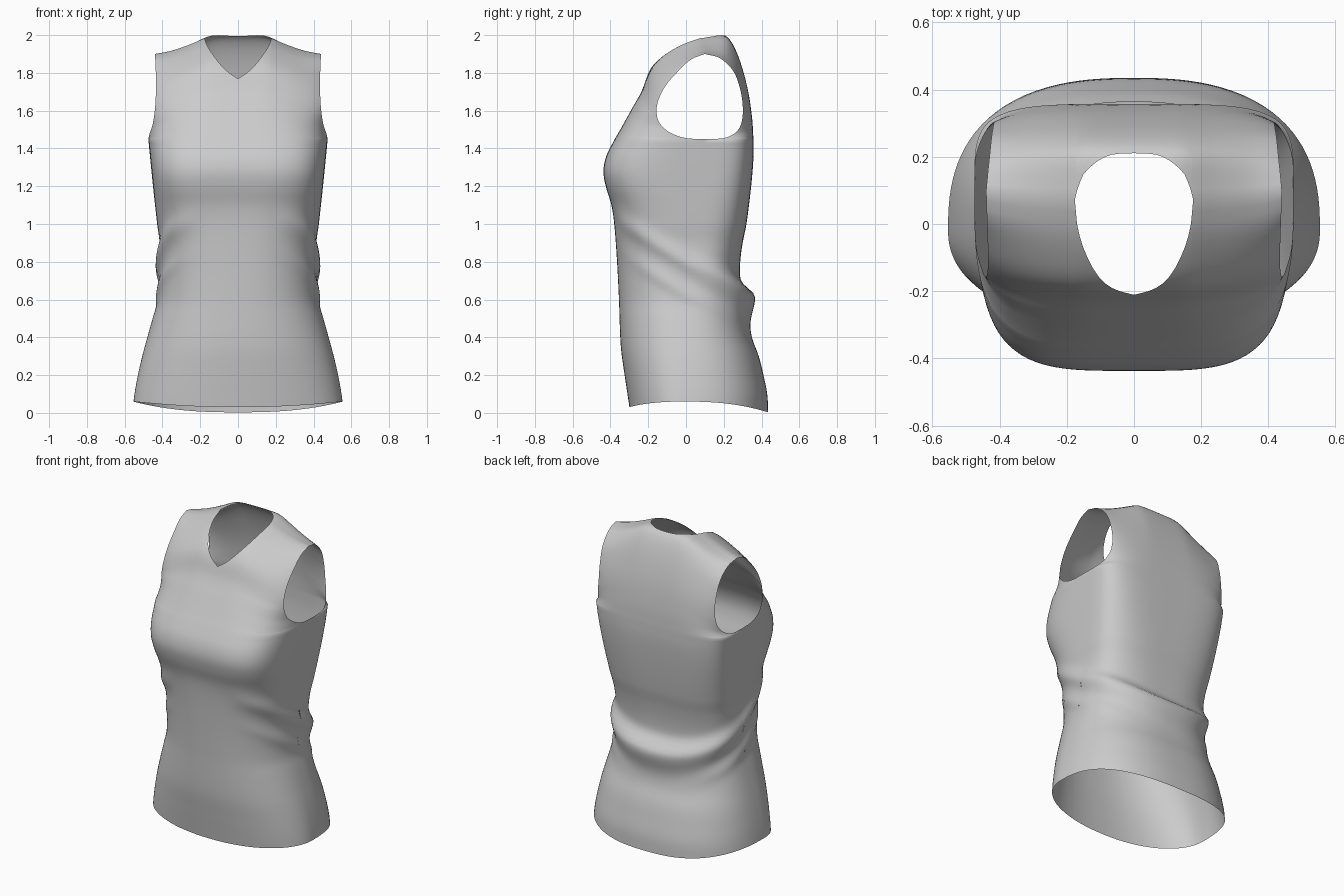
import bpy, bmesh, math

if "Cube" in bpy.data.objects:
    bpy.data.objects.remove(bpy.data.objects["Cube"])


def curve(pts, t):
    """Smooth interpolation through (t, value) points."""
    if t <= pts[0][0]:
        return pts[0][1]
    if t >= pts[-1][0]:
        return pts[-1][1]
    i = max(j for j in range(len(pts) - 1) if pts[j][0] <= t)

    def slope(j):
        a, b = pts[max(j - 1, 0)], pts[min(j + 1, len(pts) - 1)]
        return (b[1] - a[1]) / (b[0] - a[0])
    (t0, v0), (t1, v1) = pts[i], pts[i + 1]
    d = t1 - t0
    f = (t - t0) / d
    return ((2*f**3 - 3*f**2 + 1) * v0 + (f**3 - 2*f**2 + f) * d * slope(i)
            + (3*f**2 - 2*f**3) * v1 + (f**3 - f**2) * d * slope(i + 1))


# Lower body profiles against height
WIDTH = [(0, .56), (.1, .548), (.2, .53), (.3, .507), (.4, .48), (.5, .452), (.6, .425),
         (.75, .415), (.9, .415), (1, .428), (1.2, .45), (1.45, .475)]
MID = [(0, -.02), (.5, 0), (1, .05), (1.45, .1)]
CENTRE = {
    'front': [(0, -.295), (.1, -.31), (.2, -.325), (.35, -.345), (.6, -.355), (.8, -.365),
              (1, -.38), (1.1, -.395), (1.2, -.425), (1.28, -.437), (1.36, -.422), (1.45, -.377)],
    'back': [(0, .435), (.1, .43), (.2, .41), (.3, .385), (.4, .345), (.5, .315), (.6, .295),
             (.7, .285), (.8, .287), (.9, .30), (1, .32), (1.2, .345), (1.35, .357), (1.45, .357)]}
ROUND = {'front': [(0, 2.2), (.6, 2.4), (1, 2.9), (1.25, 3.8), (1.45, 3.5)],
         'back': [(0, 2.5), (.6, 2.6), (1, 3.3), (1.25, 4), (1.45, 4.5)]}

# Yoke curves: centre and armhole (parameter, y, height fraction)
YOKE = {
    'front': [(0, -.377, 0), (.1, -.345, .1), (.28, -.29, .28), (.46, -.235, .46), (.65, -.195, .65),
              (.74, -.16, .74), (.83, -.10, .83), (.92, -.02, .92), (1, .07, .985)],
    'back': [(0, .357, 0), (.2, .35, .2), (.4, .33, .45), (.6, .295, .7), (.75, .257, .88),
             (.84, .22, .98), (.88, .19, 1), (1, .07, .985)]}
ARMHOLE = {
    'front': [(0, .1, 0), (.1, 0, .01), (.2, -.08, .07), (.3, -.135, .17), (.4, -.155, .29),
              (.5, -.15, .43), (.65, -.11, .62), (.8, -.04, .8), (.92, .03, .94), (1, .1, 1)],
    'back': [(0, .1, 0), (.1, .2, .01), (.2, .265, .08), (.3, .295, .2), (.45, .3, .4),
             (.6, .285, .6), (.75, .25, .8), (.88, .18, .95), (1, .1, 1)]}
ARM_X = {'front': [(0, .475), (.1, .474), (.2, .467), (.3, .452), (.5, .437), (.75, .435), (1, .44)],
         'back': [(0, .475), (.1, .47), (.2, .447), (.3, .428), (.45, .418), (.75, .425), (1, .44)]}
SHOULDER = [(0, 2), (.3, 2), (.4, 1.99), (.57, 1.957), (.8, 1.92), (1, 1.9)]
NECK = {'front': [(0, .58), (.114, .64), (.228, .73), (.34, .855), (.386, .935), (.4, 1)],
        'back': [(0, .855), (.18, .865), (.34, .92), (.385, .97), (.4, 1)]}


def arc(q, n):
    """Rounded cross-section falling from 1 at the centre to 0 at the edge."""
    return max(0, 1 - q**n) ** (1 / n)


def body_point(side, s, v):
    hem = .03 + .03 * s**2 if side == 'front' else .003 + .057 * s**2.5
    z = hem + (1.45 - hem) * v
    mid, w = curve(MID, z), curve(WIDTH, z)
    x = s * w
    y = mid + (curve(CENTRE[side], z) - mid) * arc(s, curve(ROUND[side], z))
    # Diagonal waist folds, deep at the back and fading towards the front
    ridge = .8 - .62 * y
    if side == 'back':
        ridge += .2 * s**2 * max(0, y)
        amp = .072 - .05 * s**3
    else:
        amp = .022 * max(0, (s - .45) / .55)
    q = z - ridge
    low = .05 + .06 * max(0, min(1, y / .25))
    d = amp * math.exp(-(q / (.05 if q > 0 else low))**2)
    d += min(amp, .02) * .6 * math.exp(-((q + .17) / .04)**2) * s**2
    r = math.hypot(x, y - mid) or 1
    return x + d * x / r, y + d * (y - mid) / r, z


def yoke_point(side, s, v):
    p = v * (curve(NECK[side], s) if s < .4 else 1)
    yoke, arm = YOKE[side], ARMHOLE[side]

    def pick(table, i, t):
        return curve([(a[0], a[i]) for a in table], t)

    def centre_y(frac):
        # Centre profile at the same height, blending to same parameter near the top
        lo = curve([(a[2], a[0]) for a in yoke if a[0] < .85], frac)
        f = max(0, min(1, (p - .35) / .5))
        f = f * f * (3 - 2 * f)
        return pick(yoke, 1, lo + (p - lo) * f)
    ye, ze, zc = pick(arm, 1, p), pick(arm, 2, p), pick(yoke, 2, p)
    frac = zc + (ze - zc) * s * s
    yc, y_edge = centre_y(frac), centre_y(ze)
    n = 3.5 - p if side == 'front' else 4.5 - 2 * p
    # The armhole cuts the cross-section where it reaches the edge curve
    hk = .77 if p > .42 else max(0, min(.77, (ye - .1) / (y_edge - .1)))
    k = (1 - hk**n) ** (1 / n)
    mid = (ye - y_edge * hk) / (1 - hk)
    y = mid + (yc - mid) * arc(k * s, n)
    z = 1.45 + (curve(SHOULDER, s) - 1.45) * frac
    return s * curve(ARM_X[side], p), y, z


# Columns gather at the neck corner and at the side seam
half = [.4 * math.sin(math.pi / 2 * i / 12) for i in range(13)]
half += [.4 + .6 * (1 - (1 - math.sin(math.pi / 2 * i / 22))**1.5) for i in range(1, 23)]
columns = [-s for s in reversed(half[1:])] + half

bm = bmesh.new()
for side in ('front', 'back'):
    rows = [(body_point, i / 64) for i in range(64)] + [(yoke_point, i / 32) for i in range(33)]
    grid = []
    for func, v in rows:
        line = []
        for s in columns:
            x, y, z = func(side, abs(s), v)
            line.append(bm.verts.new((math.copysign(x, s), y, z)))
        grid.append(line)
    for a, b in zip(grid, grid[1:]):
        for i in range(len(columns) - 1):
            quad = (a[i], a[i + 1], b[i + 1], b[i])
            bm.faces.new(quad if side == 'front' else quad[::-1])

# Sew side seams and shoulders
bmesh.ops.remove_doubles(bm, verts=bm.verts, dist=.0004)
mesh = bpy.data.meshes.new("sleeveless_top")
bm.to_mesh(mesh)
bm.free()
top = bpy.data.objects.new("sleeveless_top", mesh)
bpy.context.collection.objects.link(top)
for poly in mesh.polygons:
    poly.use_smooth = True
